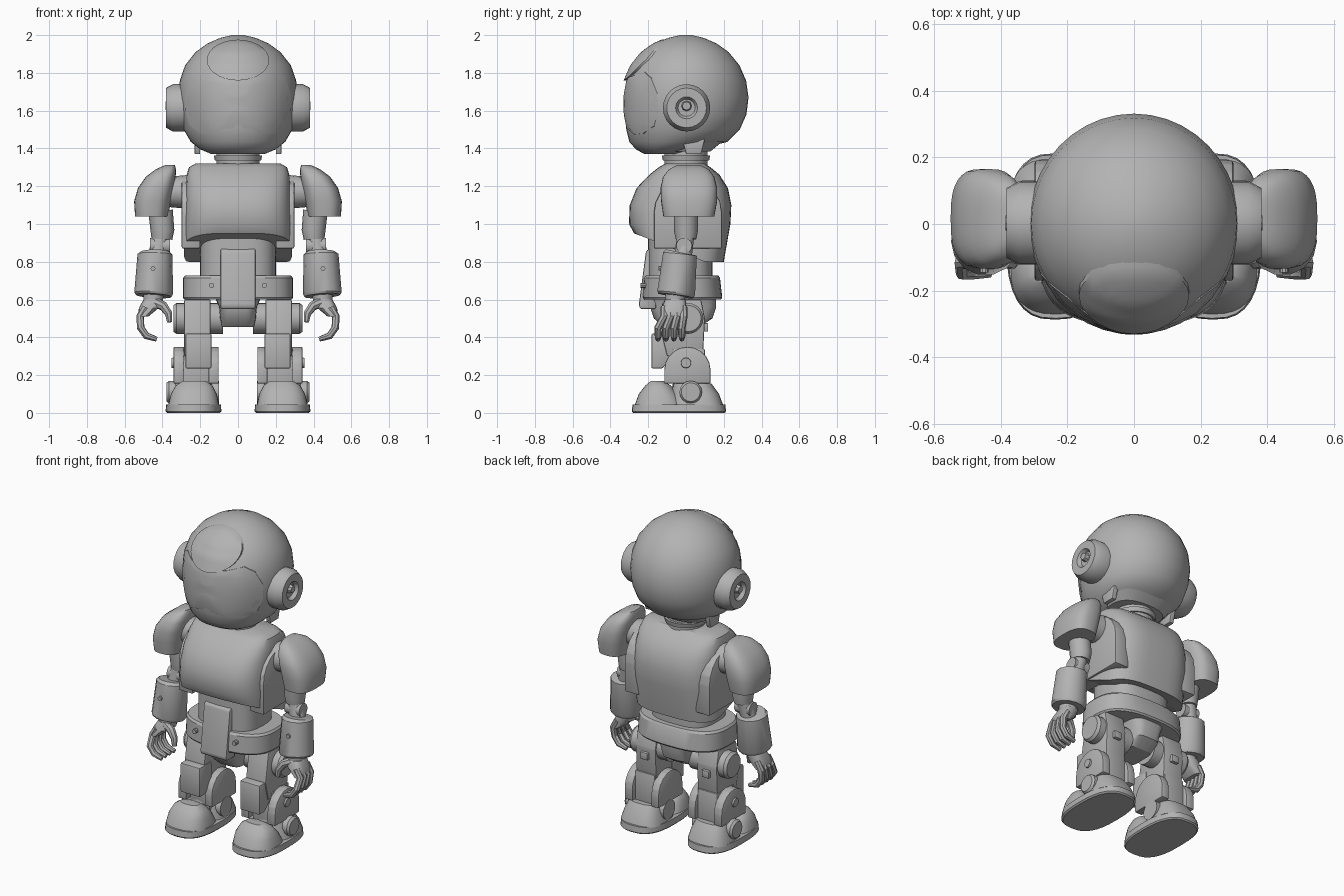
import bpy, bmesh, math
from mathutils import Vector

cube = bpy.data.objects.get("Cube")
if cube:
    bpy.data.objects.remove(cube, do_unlink=True)

grey = bpy.data.materials.new("plain_grey")
grey.use_nodes = True
COLOUR = (0.45, 0.45, 0.45, 1)
grey.diffuse_color = COLOUR
grey.node_tree.nodes["Principled BSDF"].inputs["Base Color"].default_value = COLOUR


def finish(name, bm, pair=False, angle=32):
    """Turn a bmesh into an object, or into a mirrored left and right pair."""
    for prefix, s in (("left_", 1), ("right_", -1)) if pair else (("", 1),):
        for v in bm.verts:
            v.co.x *= s
        bmesh.ops.recalc_face_normals(bm, faces=bm.faces[:])
        me = bpy.data.meshes.new(prefix + name)
        bm.to_mesh(me)
        me.materials.append(grey)
        me.shade_smooth()
        me.set_sharp_from_angle(angle=math.radians(angle))
        bpy.context.collection.objects.link(bpy.data.objects.new(prefix + name, me))
    bm.free()


def skin(bm, rings):
    """Bridge rings of points and close both ends with fans."""
    loops = [[bm.verts.new(p) for p in r] for r in rings]
    n = len(loops[0])
    for a, b in zip(loops, loops[1:]):
        for i in range(n):
            bm.faces.new((a[i], a[(i + 1) % n], b[(i + 1) % n], b[i]))
    for lp in (loops[0], loops[-1]):
        c = bm.verts.new(sum((v.co for v in lp), Vector()) / n)
        for i in range(n):
            bm.faces.new((lp[i], lp[(i + 1) % n], c))


def loft(name, rings, power=2.0, n=32, pair=False, base=None):
    """Stack superellipse rings given as (z, x0, x1, y0, y1)."""
    out = []
    for k, (z, x0, x1, y0, y1) in enumerate(rings):
        ring = []
        for i in range(n):
            a = 2 * math.pi * i / n
            c, s = math.cos(a), math.sin(a)
            x = (x0 + x1) / 2 + (x1 - x0) / 2 * math.copysign(abs(c) ** (2 / power), c)
            y = (y0 + y1) / 2 + (y1 - y0) / 2 * math.copysign(abs(s) ** (2 / power), s)
            ring.append(Vector((x, y, base(y) if base and k == 0 else z)))
        out.append(ring)
    bm = bmesh.new()
    skin(bm, out)
    finish(name, bm, pair)


def tube(name, pts, radii, n=16, pair=False, straight=False):
    """Round tube along a path with a radius at each point."""
    pts = [Vector(p) for p in pts]
    last = len(pts) - 1
    prev = (pts[1] - pts[0]).normalized()
    q = prev.to_track_quat('Z', 'Y')
    rings = []
    for k, (p, r) in enumerate(zip(pts, radii)):
        t = prev if straight else (pts[min(k + 1, last)] - pts[max(k - 1, 0)]).normalized()
        q = prev.rotation_difference(t) @ q
        prev = t
        rings.append([p + q @ Vector((r * math.cos(2 * math.pi * i / n),
                                      r * math.sin(2 * math.pi * i / n), 0)) for i in range(n)])
    bm = bmesh.new()
    skin(bm, rings)
    finish(name, bm, pair)


def prism(name, profile, x0, x1, bevel=0.008, pair=False):
    """Extrude a (y, z) outline from x0 to x1 with bevelled edges."""
    bm = bmesh.new()
    face = bm.faces.new([bm.verts.new((x0, y, z)) for y, z in profile])
    ext = bmesh.ops.extrude_face_region(bm, geom=[face])
    for v in ext["geom"]:
        if isinstance(v, bmesh.types.BMVert):
            v.co.x = x1
    bmesh.ops.bevel(bm, geom=bm.edges[:], offset=bevel, segments=2, profile=0.5, affect='EDGES')
    finish(name, bm, pair)


def arch(y0, y1, z0, z1, n=10):
    """Outline with a flat base and a round top."""
    c, r = (y0 + y1) / 2, (y1 - y0) / 2
    h = min(r, (z1 - z0) * 0.7)
    return [(y0, z0), (y1, z0)] + [(c + r * math.cos(math.pi * i / n),
                                    z1 - h + h * math.sin(math.pi * i / n)) for i in range(n + 1)]


# Head shell: (z, half width, front, back)
HEAD = [(1.37, .14, -.22, -.04), (1.395, .20, -.265, .06), (1.435, .25, -.30, .22),
        (1.5, .288, -.316, .285), (1.58, .308, -.325, .32), (1.67, .316, -.326, .331),
        (1.76, .308, -.316, .318), (1.84, .28, -.282, .283), (1.91, .225, -.226, .226),
        (1.955, .163, -.163, .163), (1.985, .095, -.095, .095), (2.0, .03, -.03, .03)]
loft("head_shell", [(z, -w, w, f, b) for z, w, f, b in HEAD], n=40)


def head_front(x, z):
    """Front surface of the head at x, z."""
    for (z0, w0, f0, b0), (z1, w1, f1, b1) in zip(HEAD, HEAD[1:]):
        if z0 <= z <= z1:
            t = (z - z0) / (z1 - z0)
            w, f, b = w0 + t * (w1 - w0), f0 + t * (f1 - f0), b0 + t * (b1 - b0)
            return (f + b) / 2 - (b - f) / 2 * math.sqrt(max(0, 1 - (x / w) ** 2))
    return 0


def face_plate(name, outline, centre, lift):
    """Plate that follows the front of the head inside an (x, z) outline."""
    bm = bmesh.new()
    steps = [(1, -.03), (1, lift)] + [(k / 6, lift) for k in (5, 4, 3, 2, 1)]
    rings = []
    for k, d in steps:
        ring = []
        for x, z in outline:
            px, pz = x * k, centre + (z - centre) * k
            ring.append(Vector((px, head_front(px, pz) - d, pz)))
        rings.append(ring)
    skin(bm, rings)
    finish(name, bm)


half = [(.07, 1.775), (.13, 1.785), (.2, 1.805), (.25, 1.77), (.28, 1.69), (.28, 1.6), (.255, 1.52),
        (.2, 1.48), (.14, 1.475), (.07, 1.505)]
face_plate("visor", half + [(-x, z) for x, z in reversed(half)], 1.64, .006)
face_plate("forehead_plate", [(.165 * math.cos(a * math.pi / 14), 1.868 + .108 * math.sin(a * math.pi / 14))
                              for a in range(28)], 1.868, .014)

# Ears, jaw socket and neck
tube("ear_cup", [(x, .003, 1.615) for x in (.28, .345, .382, .382, .36)], (.125, .125, .105, .058, .045),
     n=24, pair=True, straight=True)
tube("ear_boss", [(.35, .003, 1.625), (.385, .003, 1.625)], (.03, .022), n=8, pair=True)
loft("jaw_socket", [(1.385, -.17, .17, -.12, .13), (1.45, -.22, .22, -.14, .21)], power=2.5)
prism("jaw_tab", [(0, 1.37), (.08, 1.37), (.1, 1.45), (-.02, 1.45)], .2, .23, .005, pair=True)
tube("neck", [(0, 0, 1.27), (0, 0, 1.42)], (.113, .113), n=24)
tube("neck_collar", [(0, 0, 1.335), (0, 0, 1.362)], (.122, .128), n=24)

# Torso: shell with a hem that rises toward the front
loft("chest_shell", [(.8, -.287, .287, -.275, .2), (1.0, -.288, .288, -.302, .235),
                     (1.1, -.283, .283, -.298, .24), (1.19, -.278, .278, -.262, .222),
                     (1.26, -.272, .272, -.195, .178), (1.3, -.26, .26, -.145, .13),
                     (1.32, -.225, .225, -.11, .1)], power=3.2, n=48,
     base=lambda y: .8 + .15 * min(1, max(0, (.1 - y) / .37)))
prism("chest_side_panel", arch(-.17, .19, .87, 1.24), .2, .298, pair=True)
loft("waist", [(.68, -.2, .2, -.2, .14), (.98, -.2, .2, -.2, .14)], power=3)
loft("belt", [(.6, -.285, .285, -.225, .185), (.61, -.292, .292, -.232, .192),
              (.715, -.29, .29, -.225, .18), (.728, -.28, .28, -.215, .17)], power=2.7, n=40)
tube("belt_stud", [(.14, -.2, .675), (.14, -.242, .675)], (.014, .014), n=10, pair=True)
prism("front_flap", [(-.13, .87), (-.195, .87), (-.212, .855), (-.25, .57), (-.242, .55), (-.16, .55)],
      -.092, .092)
loft("pelvis", [(.455, -.085, .085, -.12, .07), (.5, -.095, .095, -.17, .14),
                (.56, -.1, .1, -.19, .16), (.63, -.13, .13, -.19, .16)], power=4)

# Arms
loft("shoulder_cap", [(1.04, .37, .545, -.12, .15), (1.12, .355, .55, -.132, .165),
                      (1.19, .34, .53, -.135, .165), (1.25, .33, .488, -.122, .15),
                      (1.29, .328, .435, -.09, .12), (1.312, .335, .385, -.045, .075)],
     power=2.8, pair=True)
tube("shoulder_joint", [(.26, .015, 1.17), (.37, .015, 1.17)], (.09, .08), pair=True)
tube("upper_arm", [(.41, 0, 1.07), (.4, 0, .965), (.403, 0, .92)], (.065, .063, .055), pair=True)
tube("elbow_link", [(.405, 0, .95), (.435, -.02, .8)], (.046, .048), pair=True)
tube("elbow_pin", [(.36, -.01, .885), (.465, -.01, .885)], (.042, .042), pair=True)
tube("forearm_cuff", [(.44, -.03, .85), (.44, -.032, .84), (.446, -.052, .635), (.447, -.054, .62)],
     (.08, .092, .103, .095), n=14, pair=True)
tube("cuff_stud", [(.45, -.11, .765), (.45, -.145, .765)], (.013, .013), n=10, pair=True)
tube("wrist", [(.447, -.055, .63), (.45, -.06, .57)], (.055, .05), pair=True)
loft("palm", [(.51, .475, .53, -.135, .0), (.555, .42, .525, -.13, .0), (.6, .4, .5, -.11, .0)],
     power=3, n=20, pair=True)
for i, finger in enumerate(("index", "middle", "ring", "little")):
    y0, y1 = -.115 + .034 * i, -.148 + .042 * i
    tube(finger + "_finger", [(.49, y0, .56), (.518, y0, .51), (.515, y1, .45), (.485, y1, .408), (.43, y1, .39)],
         (.02, .021, .02, .019, .013), n=8, pair=True)
tube("thumb", [(.44, -.09, .585), (.395, -.105, .565), (.367, -.115, .525), (.362, -.12, .48)],
     (.027, .025, .021, .014), n=8, pair=True)

# Legs
tube("hip_axle", [(.08, .01, .5), (.325, .01, .5), (.342, .01, .5)], (.082, .082, .07), n=20, pair=True)
prism("thigh", [(-.1, .6), (.08, .6), (.1, .5), (.09, .3), (-.1, .3), (-.13, .42)], .145, .285, pair=True)
prism("thigh_latch", [(.08, .43), (.117, .43), (.117, .475), (.08, .475)], .19, .24, .005, pair=True)
prism("knee_plate", [(-.183, .42), (-.183, .235), (-.125, .235), (-.06, .3), (-.06, .42)], .14, .278, pair=True)
prism("shin_core", [(-.07, .1), (.1, .1), (.1, .34), (-.07, .34)], .15, .29, pair=True)
for name, x0, x1 in (("shin_outer_plate", .285, .342), ("shin_inner_plate", .102, .155)):
    prism(name, arch(-.115, .13, .155, .35), x0, x1, .007, pair=True)
tube("shin_stud", [(.33, .0, .265), (.352, .0, .265)], (.03, .026), n=12, pair=True)
tube("ankle_axle", [(.1, .025, .11), (.365, .025, .11), (.378, .025, .11)], (.06, .06, .05), n=16, pair=True)

# Feet
loft("sole", [(0, .095, .375, -.28, .205), (.008, .088, .384, -.287, .212), (.045, .09, .38, -.283, .208)],
     power=2.7, pair=True)
loft("toe_cap", [(.04, .1, .37, -.272, .0), (.1, .112, .355, -.25, -.04), (.145, .135, .33, -.215, -.08),
                 (.17, .17, .29, -.185, -.12)], power=2.5, pair=True)
loft("heel_block", [(.04, .1, .37, -.09, .197), (.1, .115, .355, -.08, .175), (.155, .135, .335, -.07, .135)],
     power=2.8, pair=True)
